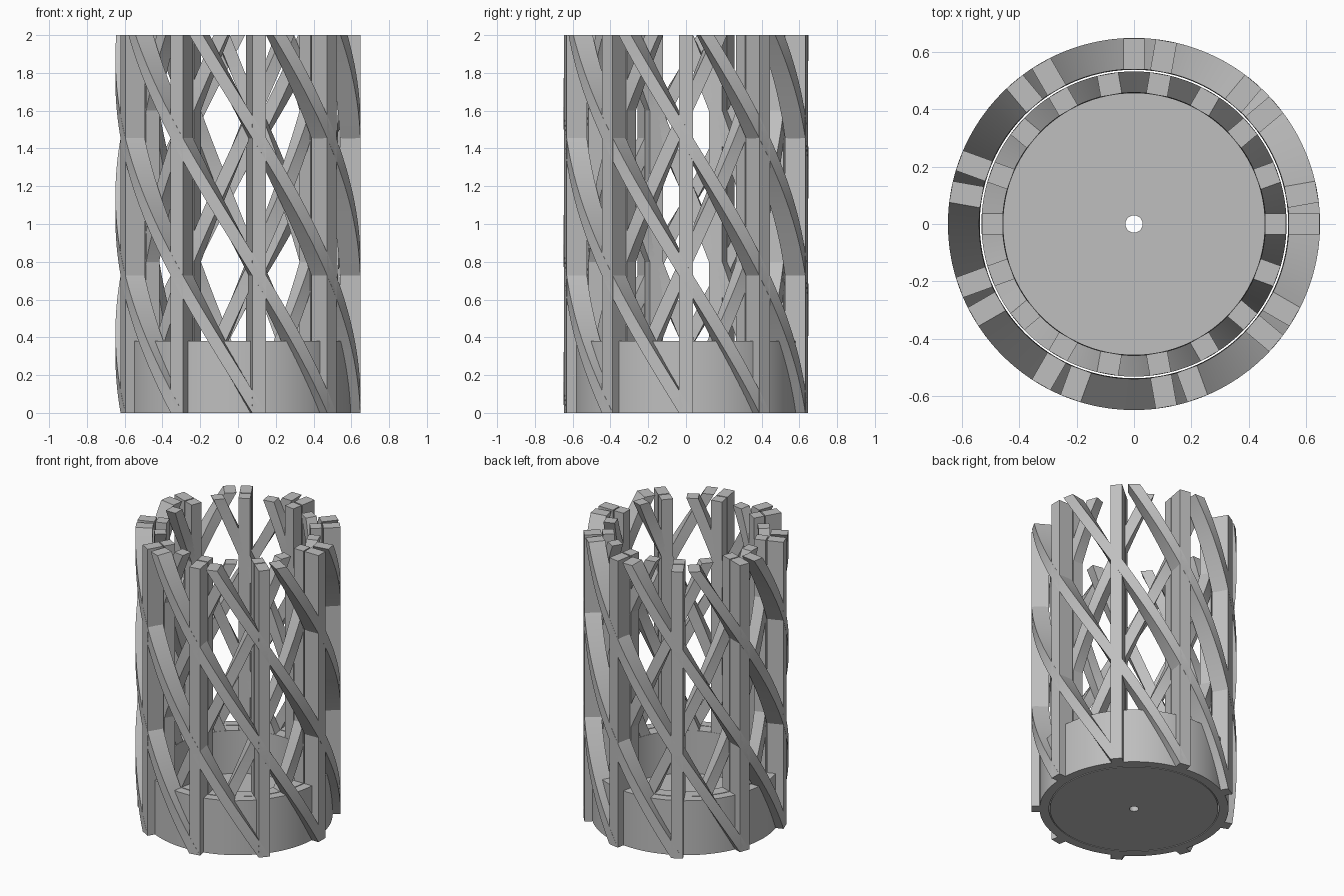
import bpy, bmesh, math

cube = bpy.data.objects.get("Cube")
if cube:
    bpy.data.objects.remove(cube, do_unlink=True)

HEIGHT, BAR_WIDTH, BASE_HEIGHT = 2.0, 0.075, 0.38
COUNT = 9

grey = bpy.data.materials.new("plain grey")
grey.use_nodes = True
colour = (0.52, 0.52, 0.52, 1)
grey.diffuse_color = colour
grey.node_tree.nodes["Principled BSDF"].inputs["Base Color"].default_value = colour


def finish(bm, name):
    bmesh.ops.recalc_face_normals(bm, faces=bm.faces)
    mesh = bpy.data.meshes.new(name)
    bm.to_mesh(mesh)
    bm.free()
    mesh.materials.append(grey)
    obj = bpy.data.objects.new(name, mesh)
    bpy.context.collection.objects.link(obj)
    bpy.ops.object.select_all(action='DESELECT')
    obj.select_set(True)
    bpy.context.view_layer.objects.active = obj
    bpy.ops.object.shade_smooth_by_angle(angle=math.radians(30))
    return obj


def bars(name, r_in, r_out, twist, steps):
    """Ring of rectangular bars, extruded upward while twisting about z."""
    bm = bmesh.new()
    h = BAR_WIDTH / 2
    section = [(r_in, -h), (r_out, -h), (r_out, h), (r_in, h)]
    for k in range(COUNT):
        previous = None
        for i in range(steps + 1):
            t = i / steps
            a = math.tau * k / COUNT + math.radians(twist) * t
            c, s = math.cos(a), math.sin(a)
            loop = [bm.verts.new((x * c - y * s, x * s + y * c, HEIGHT * t))
                    for x, y in section]
            if previous:
                for j in range(4):
                    n = (j + 1) % 4
                    bm.faces.new((previous[j], previous[n], loop[n], loop[j]))
            if i in (0, steps):
                bm.faces.new(loop)
            previous = loop
    return finish(bm, name)


def lathe(name, profile, segments=96):
    """Revolve a closed (radius, height) profile about z."""
    bm = bmesh.new()
    rings = []
    for i in range(segments):
        a = math.tau * i / segments
        rings.append([bm.verts.new((r * math.cos(a), r * math.sin(a), z))
                      for r, z in profile])
    for i in range(segments):
        a, b = rings[i], rings[(i + 1) % segments]
        for j in range(len(profile)):
            n = (j + 1) % len(profile)
            bm.faces.new((a[j], b[j], b[n], a[n]))
    return finish(bm, name)


# Inner cage: cup with a drain hole, upright bars and rising spiral bars
lathe("inner_cup", [(0.03, 0), (0.532, 0), (0.532, BASE_HEIGHT),
                    (0.456, BASE_HEIGHT), (0.456, 0.08), (0.03, 0.08)])
bars("inner_upright_bars", 0.457, 0.531, 0, 1)
bars("inner_spiral_bars", 0.457, 0.531, 100, 50)

# Outer cage: sleeve ring, upright bars and spirals turning the other way
lathe("outer_sleeve", [(0.538, 0), (0.598, 0), (0.598, BASE_HEIGHT),
                       (0.538, BASE_HEIGHT)])
bars("outer_upright_bars", 0.539, 0.648, 0, 1)
bars("outer_spiral_bars", 0.539, 0.648, -110, 50)
